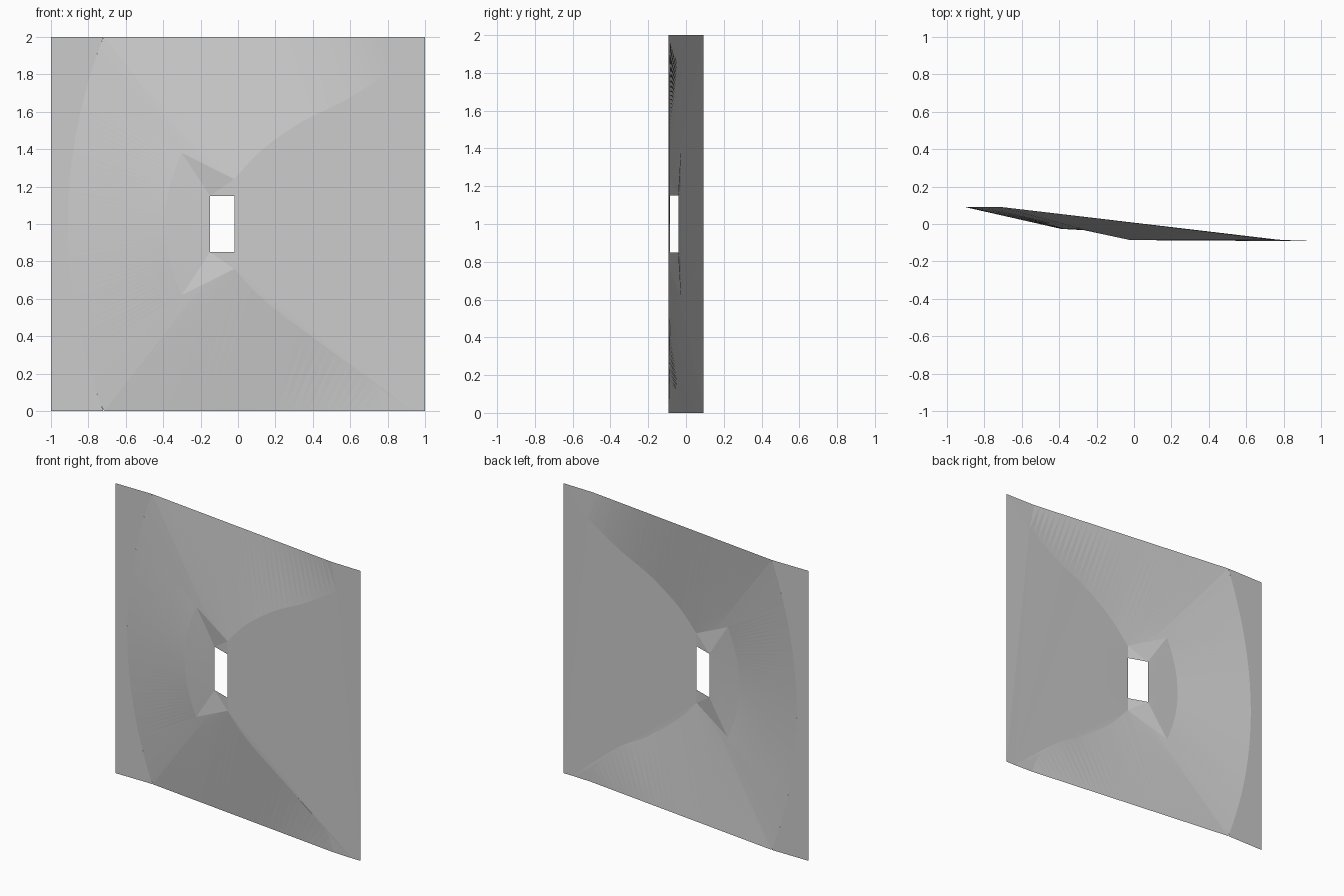
import bpy
import bmesh
from mathutils import Vector

if "Cube" in bpy.data.objects:
    bpy.data.objects.remove(bpy.data.objects["Cube"])

HIGH, TIP, RIM, LOW, FLOOR = 0.092, -0.026, -0.04, -0.086, -0.092
HOLE = 0.15
STEPS = 24

grey = bpy.data.materials.new("plain_grey")
grey.use_nodes = True
colour = (0.6, 0.6, 0.6, 1)
grey.diffuse_color = colour
grey.node_tree.nodes["Principled BSDF"].inputs["Base Color"].default_value = colour

bm = bmesh.new()


def point(x, z, y):
    return Vector((x, y, z))


def line(a, b, n=STEPS):
    return [a.lerp(b, i / n) for i in range(n + 1)]


def spline(points, n=6):
    """Smooth path through the given points."""
    pts = [points[0] * 2 - points[1]] + points + [points[-1] * 2 - points[-2]]
    out = []
    for a, b, c, d in zip(pts, pts[1:], pts[2:], pts[3:]):
        for i in range(n):
            t = i / n
            out.append(0.5 * (2 * b + (c - a) * t + (2 * a - 5 * b + 4 * c - d) * t * t
                              + (3 * b - a - 3 * c + d) * t ** 3))
    return out + [points[-1]]


def resample(path, n=STEPS):
    """Even spacing along a path."""
    lengths = [(b - a).length for a, b in zip(path, path[1:])]
    total = sum(lengths)
    out = []
    for i in range(n + 1):
        left = total * i / n
        for k, size in enumerate(lengths):
            if left <= size or k == len(lengths) - 1:
                out.append(path[k].lerp(path[k + 1], min(left / size, 1)))
                break
            left -= size
    return out


def face(points):
    clean = [p for i, p in enumerate(points) if (p - points[i - 1]).length > 1e-5]
    if len(clean) > 2:
        bm.faces.new([bm.verts.new(p) for p in clean])


def loft(first, second):
    for a, b, c, d in zip(first, first[1:], second[1:], second):
        face([a, b, c])
        face([a, c, d])


def outer_curve(z):
    return point(-0.91 + 0.19 * (z - 1) ** 2, z, HIGH)


def inner_arc(z):
    return point(-0.39 + 0.09 * ((z - 1) / 0.38) ** 2, z, TIP)


# Valley edges sweeping from the opening towards the right border
valley_top = [(-0.02, 1.24), (0.12, 1.39), (0.33, 1.54), (0.57, 1.66), (0.81, 1.81)]
valley_bottom = [(-0.02, 0.76), (0.12, 0.61), (0.33, 0.44), (0.57, 0.30), (0.73, 0.14), (0.79, 0)]
valleys = {}

for side, coords in ((1, valley_top), (-1, valley_bottom)):
    edge_z = 1 + side
    valley = resample(spline([point(x, z, LOW) for x, z in coords]))
    valleys[side] = valley
    start, tip = valley[0], inner_arc(1 + side * 0.38)
    corner = point(-HOLE, 1 + side * HOLE, RIM)
    kink = point(-0.02, 1 + side * HOLE, LOW)
    border_start = outer_curve(edge_z)
    border_end = point(0.77 if side > 0 else 0.79, edge_z, LOW)
    middle = border_start.lerp(border_end, 0.33)

    # High flat strip along the left border
    zs = [1 + side * i / STEPS for i in range(STEPS + 1)]
    loft([outer_curve(z) for z in zs], [point(-1, z, HIGH) for z in zs])

    # Slope down to the inner arc, then the shelf beside the opening
    split = 0.72
    arc = [inner_arc(1 + side * 0.38 * i / STEPS) for i in range(STEPS + 1)]
    loft([outer_curve(1 + side * split * i / STEPS) for i in range(STEPS + 1)], arc)
    loft(arc, line(point(-HOLE, 1, RIM), corner))

    # Slope between the outer border and the valley
    bend = [outer_curve(1 + side * (split + (1 - split) * i / 8)) for i in range(9)]
    loft(resample(bend + [middle]), line(tip, start))
    loft(line(middle, border_end), valley)

    # Folded triangles at the opening corners
    face([tip, start, corner])
    face([corner, start, kink])

# Low plain around the right of the opening
ridge_low = point(0.93, 0, FLOOR)
ridge_high = valleys[1][-1]
plain = [point(-0.02, 1 + HOLE, LOW), point(HOLE, 1 + HOLE, LOW),
         point(HOLE, 1 - HOLE, LOW), point(-0.02, 1 - HOLE, LOW)]
face(plain + valleys[-1] + [ridge_low] + valleys[1][::-1])

# Flat right border and its top corner
corner_high = point(1, 2, FLOOR)
face([ridge_high, ridge_low, point(1, 0, FLOOR), corner_high])
face([ridge_high, corner_high, point(0.77, 2, LOW)])

bmesh.ops.triangulate(bm, faces=[f for f in bm.faces if len(f.verts) > 3])
bmesh.ops.remove_doubles(bm, verts=bm.verts, dist=1e-4)
bm.normal_update()
bmesh.ops.reverse_faces(bm, faces=[f for f in bm.faces if f.normal.y > 0])

mesh = bpy.data.meshes.new("folded_panel")
bm.to_mesh(mesh)
bm.free()
mesh.materials.append(grey)
panel = bpy.data.objects.new("folded_panel", mesh)
bpy.context.collection.objects.link(panel)
